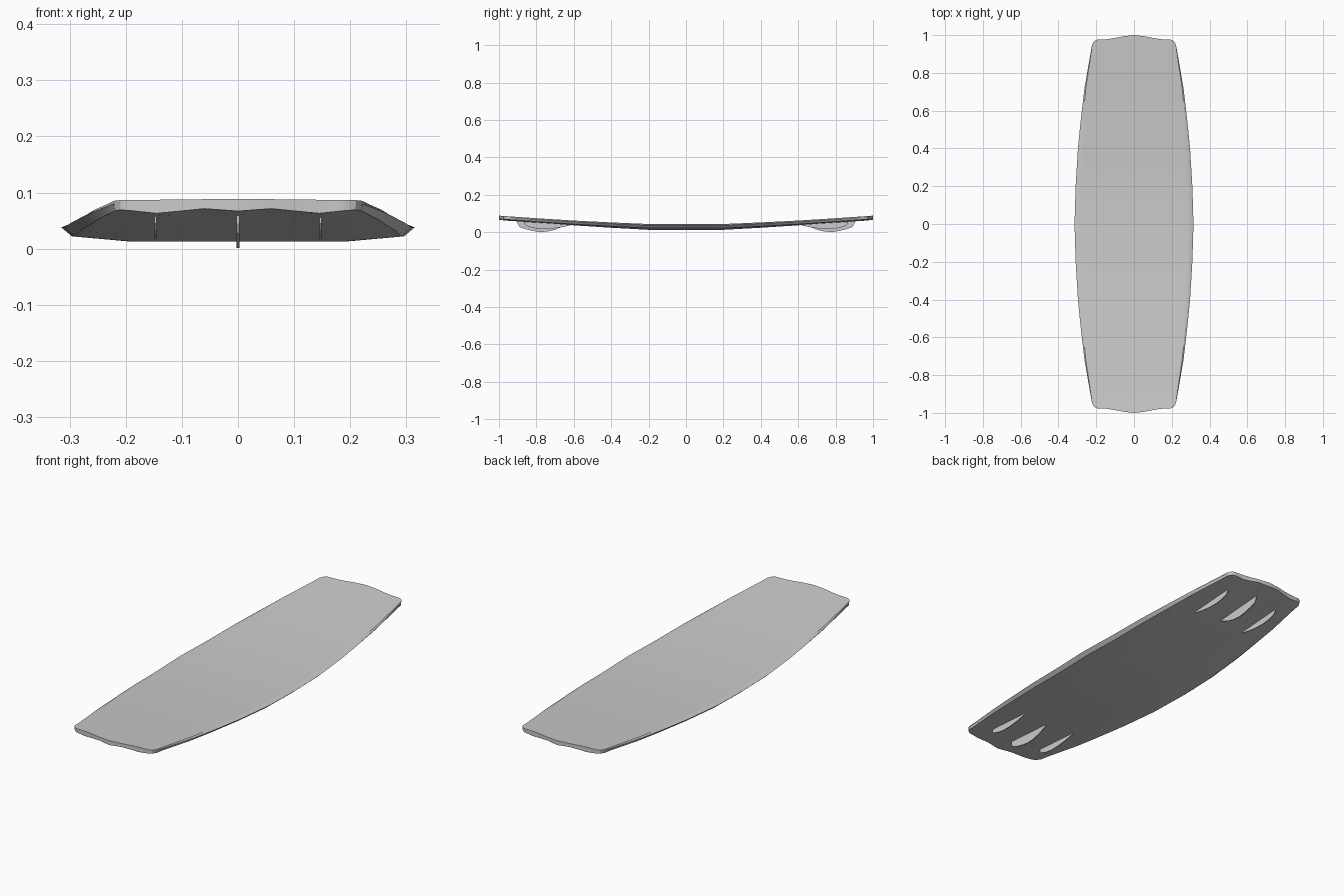
import bpy, bmesh
from mathutils import Vector

if "Cube" in bpy.data.objects:
    bpy.data.objects.remove(bpy.data.objects["Cube"])


def lerp(table, x):
    # piecewise linear lookup in ((x, value), ...)
    for (x0, v0), (x1, v1) in zip(table, table[1:]):
        if x <= x1:
            return v0 + (v1 - v0) * max(0, (x - x0) / (x1 - x0))
    return table[-1][1]


def finish(name, bm):
    bmesh.ops.recalc_face_normals(bm, faces=bm.faces)
    mesh = bpy.data.meshes.new(name)
    bm.to_mesh(mesh)
    bm.free()
    ob = bpy.data.objects.new(name, mesh)
    bpy.context.collection.objects.link(ob)
    bpy.ops.object.select_all(action='DESELECT')
    ob.select_set(True)
    bpy.context.view_layer.objects.active = ob
    bpy.ops.object.shade_smooth_by_angle(angle=0.5)
    return ob


# Board shape: outline, rocker, tip curve and underside channels
WIDTH = ((0, .315), (.2, .309), (.4, .297), (.55, .282), (.72, .262), (.86, .238), (.95, .222))
ROCKER = ((0, 0), (.2, 0), (.4, .011), (.6, .024), (.75, .036), (.9, .049), (1, .058))
TIP = ((0, 1), (.25, .994), (.45, .985), (.66, .978), (.88, .976), (.95, .968), (1, .95))
CHANNEL = ((0, -.004), (.27, .001), (.66, -.006), (.95, .001), (1, .001))
COLS = (0, .13, .27, .45, .66, .8, .88, .95, 1)
FRACS = [-f for f in COLS[:0:-1]] + list(COLS)
STATIONS = (0, .2, .3, .4, .5, .6, .72, .82, .9, 1)


def section(bm, s):
    sign = -1 if s < 0 else 1
    a = abs(s)
    tip = a == 1
    w = .222 if tip else lerp(WIDTH, a)
    fade = 1 - a ** 2                 # rail bevel narrows to the tips
    top, bottom = [], []
    for f in FRACS:
        y = lerp(TIP, abs(f)) if tip else a
        r = lerp(ROCKER, y)
        top.append(bm.verts.new(((w - .015 * fade) * f, sign * y, .044 + r * .77)))
        belly = .009 * max(0, (abs(f) - .66) / .34) * fade
        groove = lerp(CHANNEL, abs(f)) * max(0, (a - .72) / .28)
        bottom.append(bm.verts.new(((w - .017 * fade - .002) * f, sign * y, .013 + r + belly + groove)))
    y = .95 if tip else a
    rz = .038 + lerp(ROCKER, y) * .78
    left = bm.verts.new((-w, sign * y, rz))
    right = bm.verts.new((w, sign * y, rz))
    return top, right, bottom, left


bm = bmesh.new()
sections = [section(bm, s) for s in [-s for s in STATIONS[:0:-1]] + list(STATIONS)]
rings = [t + [r] + b[::-1] + [l] for t, r, b, l in sections]
for p, q in zip(rings, rings[1:]):
    for i in range(len(p)):
        j = (i + 1) % len(p)
        bm.faces.new((p[i], p[j], q[j], q[i]))
for t, r, b, l in (sections[0], sections[-1]):
    for i in range(len(t) - 1):
        bm.faces.new((t[i], t[i + 1], b[i + 1], b[i]))
    bm.faces.new((t[-1], r, b[-1]))
    bm.faces.new((t[0], l, b[0]))
finish("board", bm)

# Fins: (y, z) blade profiles, three at each end
CENTRE = ((.63, .045), (.66, .03), (.70, .013), (.74, .004), (.78, .001), (.82, .007),
          (.86, .017), (.89, .028), (.90, .045), (.90, .062))
SIDE = ((.60, .042), (.63, .034), (.68, .024), (.73, .018), (.78, .017), (.82, .023),
        (.855, .034), (.865, .045), (.865, .059))


def fin(name, profile, x, sign, half):
    bm = bmesh.new()
    face = bm.faces.new([bm.verts.new((x - half, sign * y, z)) for y, z in profile])
    geom = bmesh.ops.extrude_face_region(bm, geom=[face])["geom"]
    bmesh.ops.translate(bm, vec=Vector((2 * half, 0, 0)),
                        verts=[g for g in geom if isinstance(g, bmesh.types.BMVert)])
    finish(name, bm)


for end, sign in (("front", -1), ("back", 1)):
    fin(end + "_centre_fin", CENTRE, 0, sign, .0025)
    fin(end + "_left_fin", SIDE, -.147, sign, .002)
    fin(end + "_right_fin", SIDE, .147, sign, .002)
